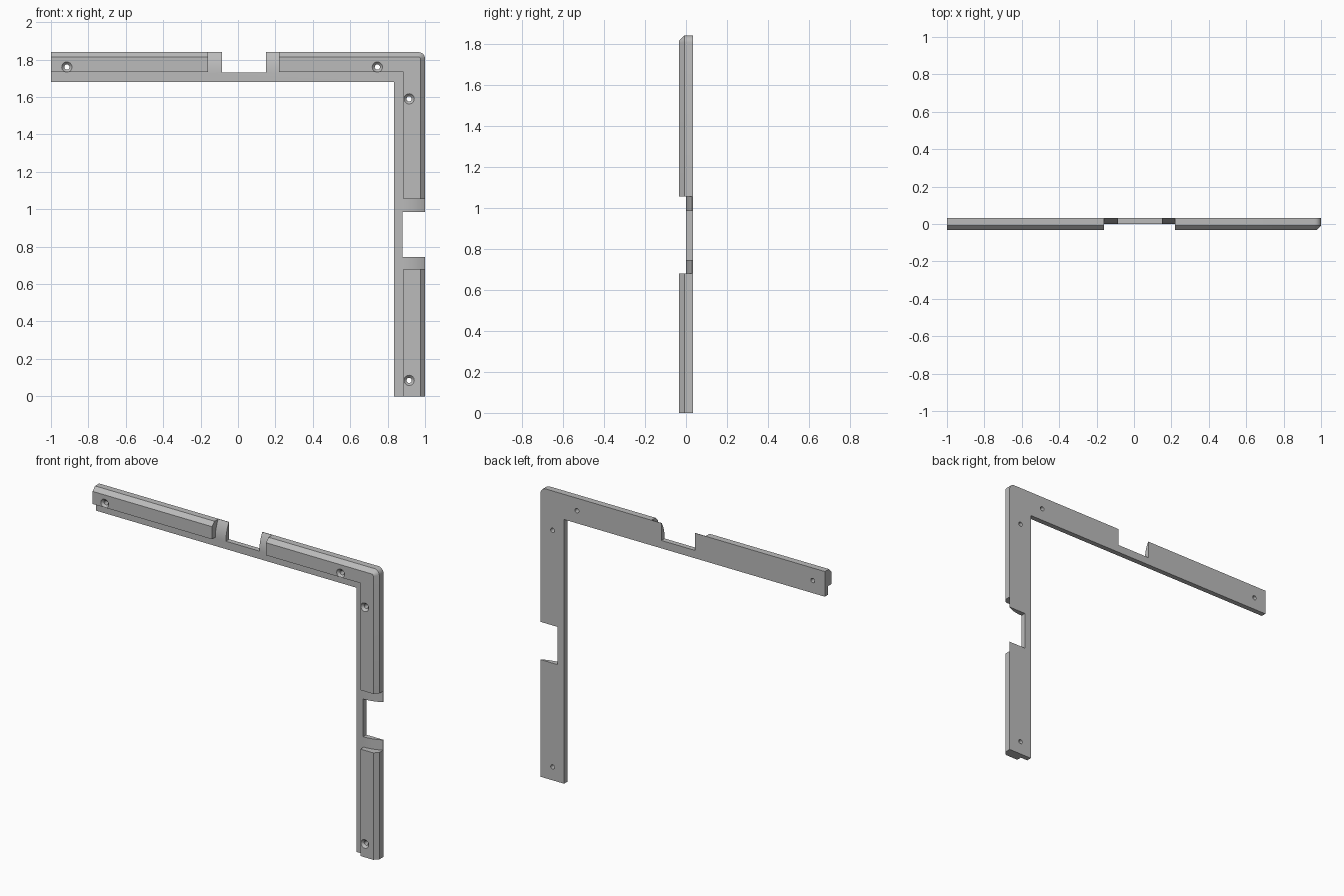
import bpy, bmesh, math

cube = bpy.data.objects.get("Cube")
if cube:
    bpy.data.objects.remove(cube, do_unlink=True)

# Main dimensions
TOP, SIDE, LEFT = 1.84, 1.0, -1.0
BACK, MID, FRONT = 0.033, 0.0, -0.033
CHAMFER, ROUND = 0.025, 0.035
FLOOR_Z, FLOOR_X = 1.73, 0.88

grey = bpy.data.materials.new("plain grey")
grey.use_nodes = True
colour = (0.5, 0.5, 0.5, 1)
grey.diffuse_color = colour
grey.node_tree.nodes["Principled BSDF"].inputs["Base Color"].default_value = colour


def prism(name, outline, axis, start, end):
    """Extrude a 2D outline along one axis."""
    place = {"x": lambda u, v, t: (t, u, v),
             "y": lambda u, v, t: (u, t, v),
             "z": lambda u, v, t: (u, v, t)}[axis]
    bm = bmesh.new()
    rings = [[bm.verts.new(place(u, v, t)) for u, v in outline] for t in (start, end)]
    bm.faces.new(rings[0])
    bm.faces.new(rings[1][::-1])
    n = len(outline)
    for i in range(n):
        j = (i + 1) % n
        bm.faces.new((rings[0][i], rings[0][j], rings[1][j], rings[1][i]))
    bmesh.ops.recalc_face_normals(bm, faces=bm.faces)
    mesh = bpy.data.meshes.new(name)
    bm.to_mesh(mesh)
    bm.free()
    obj = bpy.data.objects.new(name, mesh)
    bpy.context.collection.objects.link(obj)
    mesh.materials.append(grey)
    return obj


def rounded_corner():
    """Arc around the outer corner, from the side to the top."""
    steps = 6
    return [(SIDE - ROUND + ROUND * math.cos(i / steps * math.pi / 2),
             TOP - ROUND + ROUND * math.sin(i / steps * math.pi / 2))
            for i in range(steps + 1)]


def cut(obj, cutter):
    mod = obj.modifiers.new("cut", "BOOLEAN")
    mod.operation = "DIFFERENCE"
    mod.solver = "EXACT"
    mod.object = cutter
    bpy.context.view_layer.objects.active = obj
    bpy.ops.object.modifier_apply(modifier=mod.name)


def chamfer_outer_edges(obj):
    """Chamfer the front edges that lie on the outside of the frame."""
    def outer(v):
        corner = v.co.x > SIDE - ROUND - 0.001 and v.co.z > TOP - ROUND - 0.001
        return v.co.y < FRONT + 0.001 and (
            v.co.x > SIDE - 0.001 or v.co.z > TOP - 0.001 or corner)
    bm = bmesh.new()
    bm.from_mesh(obj.data)
    edges = [e for e in bm.edges if all(outer(v) for v in e.verts)]
    bmesh.ops.bevel(bm, geom=edges, offset=CHAMFER, segments=1,
                    affect="EDGES", profile=0.5)
    bm.to_mesh(obj.data)
    bm.free()


def scoop(depth_floor, depth_top):
    """Profile (y, height) that rounds the plate front back to a thin lip."""
    h, d = depth_top - depth_floor, 0.03
    r = (h * h + d * d) / (2 * d)
    sweep = math.asin(h / r)
    arc = [(MID + r * (1 - math.cos(sweep * i / 8)),
            depth_floor + r * math.sin(sweep * i / 8)) for i in range(9)]
    return arc + [(arc[-1][0], depth_top + 0.1),
                  (-0.1, depth_top + 0.1), (-0.1, depth_floor)]


# L-shaped back plate with a notch in each arm
plate = prism("back_plate", [
    (LEFT, 1.68), (0.835, 1.68), (0.835, 0), (SIDE, 0),
    (SIDE, 0.745), (FLOOR_X, 0.745), (FLOOR_X, 0.985), (SIDE, 0.985),
    *rounded_corner(),
    (0.15, TOP), (0.15, FLOOR_Z), (-0.085, FLOOR_Z), (-0.085, TOP), (LEFT, TOP),
], "y", MID, BACK)

# Curved lips beside the notches
side_profile = [(x, y) for y, x in scoop(FLOOR_X, SIDE)]
cutters = [prism("top_lip_cutter", scoop(FLOOR_Z, TOP), "x", -0.16, 0.22),
           prism("side_lip_cutter", side_profile, "z", 0.68, 1.055)]
for cutter in cutters:
    cut(plate, cutter)

# Raised rails on the front
rails = [
    prism("top_rail", [(LEFT, 1.735), (-0.16, 1.735), (-0.16, TOP), (LEFT, TOP)],
          "y", FRONT, MID),
    prism("corner_rail", [(0.22, 1.735), (0.885, 1.735), (0.885, 1.055),
                          (SIDE, 1.055), *rounded_corner(), (0.22, TOP)],
          "y", FRONT, MID),
    prism("lower_rail", [(0.885, 0), (SIDE, 0), (SIDE, 0.68), (0.885, 0.68)],
          "y", FRONT, MID),
]
for rail in rails:
    chamfer_outer_edges(rail)

# Countersunk screw holes
holes = [(-0.915, 1.76, [0]), (0.745, 1.76, [1]), (0.915, 1.59, [1]), (0.915, 0.085, [2])]
for x, z, owners in holes:
    bpy.ops.mesh.primitive_cylinder_add(vertices=24, radius=0.014, depth=0.2,
                                        location=(x, 0, z), rotation=(math.pi / 2, 0, 0))
    drill = bpy.context.object
    bpy.ops.mesh.primitive_cone_add(vertices=24, radius1=0.013, radius2=0.028, depth=0.016,
                                    location=(x, FRONT + 0.0075, z),
                                    rotation=(math.pi / 2, 0, 0))
    sink = bpy.context.object
    cutters += [drill, sink]
    cut(plate, drill)
    for i in owners:
        cut(rails[i], drill)
        cut(rails[i], sink)

for cutter in cutters:
    bpy.data.objects.remove(cutter, do_unlink=True)

# Smooth the curves, keep the edges crisp
bpy.ops.object.select_all(action="DESELECT")
for obj in [plate, *rails]:
    obj.data.materials.clear()
    obj.data.materials.append(grey)
    obj.select_set(True)
bpy.context.view_layer.objects.active = plate
bpy.ops.object.shade_smooth_by_angle(angle=math.radians(30))
